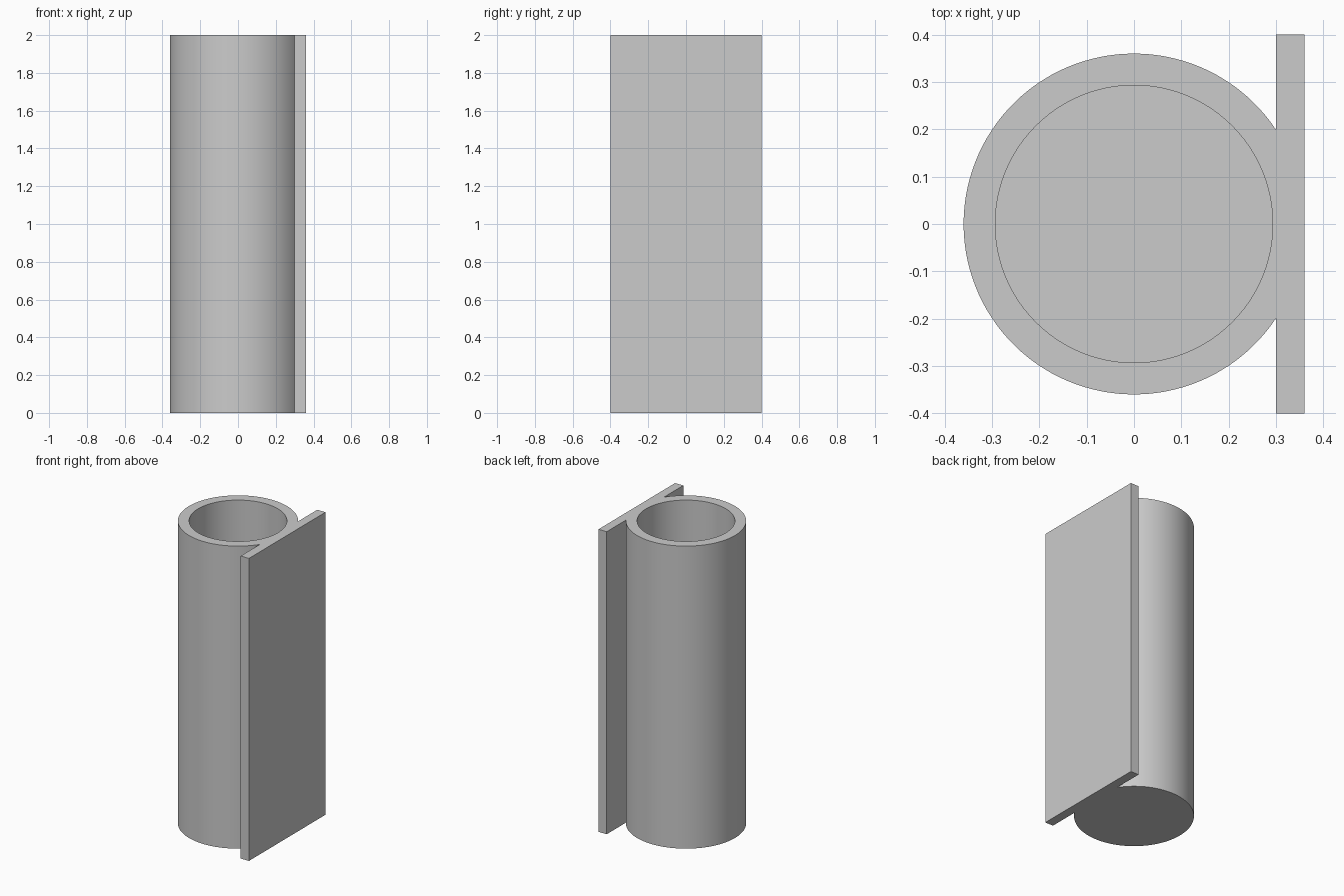
import bpy, bmesh
from math import acos, cos, sin, pi, radians

HEIGHT, OUTER, INNER, FLOOR = 2.0, 0.36, 0.293, 0.067
PLATE_X, PLATE_Y = 0.30, 0.40
SEGMENTS = 96

cube = bpy.data.objects.get("Cube")
if cube:
    bpy.data.objects.remove(cube, do_unlink=True)

grey = bpy.data.materials.new("plain_grey")
grey.use_nodes = True
colour = (0.6, 0.6, 0.6, 1)
grey.diffuse_color = colour
grey.node_tree.nodes["Principled BSDF"].inputs["Base Color"].default_value = colour


def prism(name, outline, bottom, top):
    """Extrude a closed counter-clockwise outline straight up."""
    bm = bmesh.new()
    base = bm.faces.new([bm.verts.new((x, y, bottom)) for x, y in outline])
    side = bmesh.ops.extrude_face_region(bm, geom=[base], use_keep_orig=True)
    raised = [v for v in side["geom"] if isinstance(v, bmesh.types.BMVert)]
    bmesh.ops.translate(bm, verts=raised, vec=(0, 0, top - bottom))
    bmesh.ops.recalc_face_normals(bm, faces=bm.faces)
    mesh = bpy.data.meshes.new(name)
    bm.to_mesh(mesh)
    bm.free()
    mesh.materials.append(grey)
    obj = bpy.data.objects.new(name, mesh)
    bpy.context.collection.objects.link(obj)
    return obj


def arc(radius, start, end, steps):
    angles = [start + (end - start) * i / steps for i in range(steps + 1)]
    return [(radius * cos(a), radius * sin(a)) for a in angles]


# Round body fused with the flat mounting plate
join = acos(PLATE_X / OUTER)
outline = arc(OUTER, join, 2 * pi - join, SEGMENTS)
outline += [(PLATE_X, -PLATE_Y), (OUTER, -PLATE_Y), (OUTER, PLATE_Y), (PLATE_X, PLATE_Y)]
body = prism("tube_with_mounting_plate", outline, 0, HEIGHT)

# Blind bore, open at the top
bore = prism("bore_cutter", arc(INNER, 0, 2 * pi, SEGMENTS)[:-1], FLOOR, HEIGHT + 0.1)
bore.hide_render = True
bore.hide_set(True)
cut = body.modifiers.new("bore", "BOOLEAN")
cut.operation = "DIFFERENCE"
cut.solver = "EXACT"
cut.object = bore

# Apply the cut, drop the cutter and smooth the round walls
bpy.ops.object.select_all(action="DESELECT")
body.select_set(True)
bpy.context.view_layer.objects.active = body
bpy.ops.object.modifier_apply(modifier=cut.name)
bpy.data.objects.remove(bore, do_unlink=True)
bpy.ops.object.shade_smooth_by_angle(angle=radians(30))
